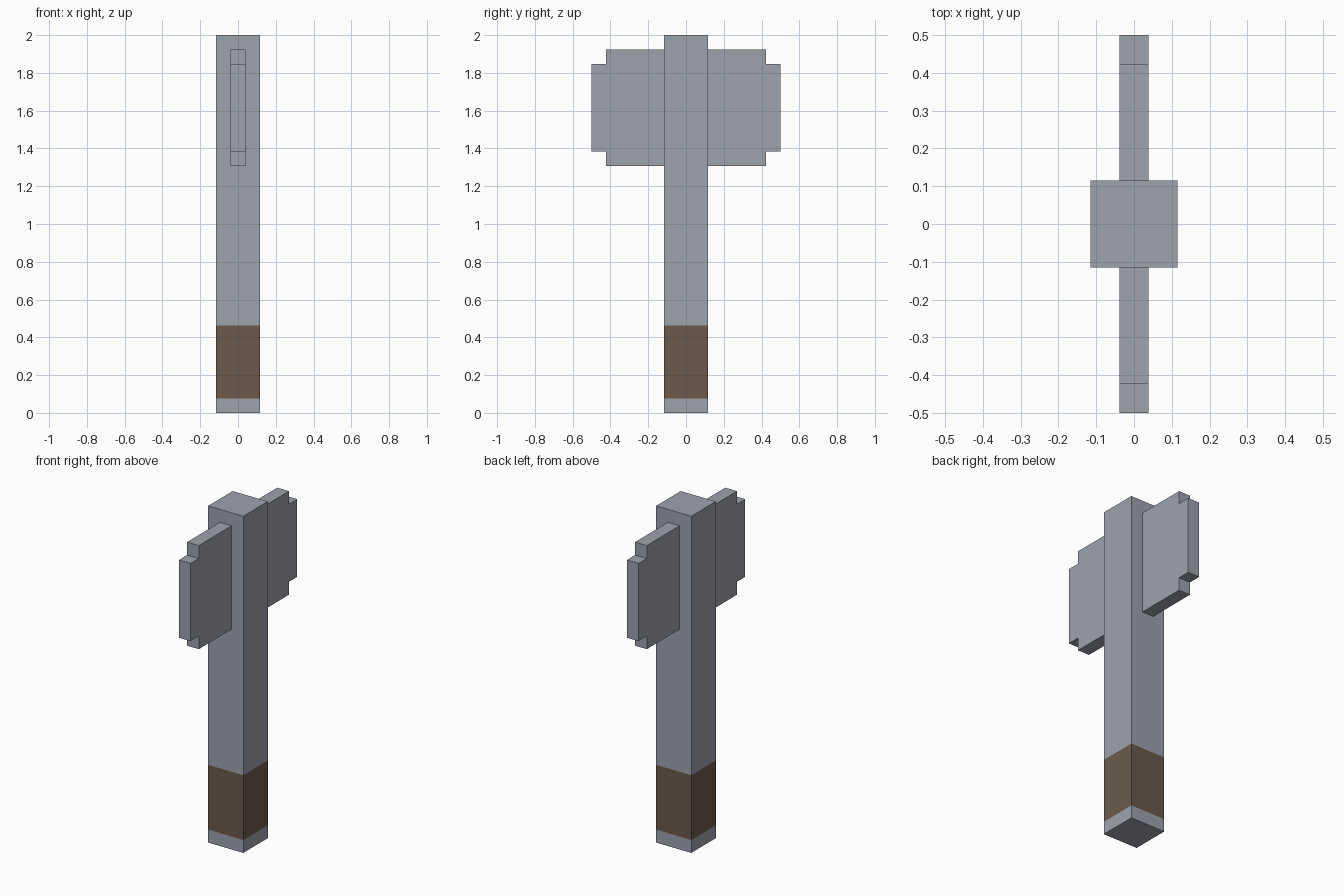
import bpy
import bmesh
from mathutils import Vector

cube = bpy.data.objects.get("Cube")
if cube:
    bpy.data.objects.remove(cube, do_unlink=True)

U = 2 / 26  # one block of the grid the axe is designed on


def srgb(c):
    c /= 255
    return c / 12.92 if c <= 0.04045 else ((c + 0.055) / 1.055) ** 2.4


def material(name, r, g, b):
    col = (srgb(r), srgb(g), srgb(b), 1)
    m = bpy.data.materials.new(name)
    m.use_nodes = True
    m.diffuse_color = col
    bsdf = m.node_tree.nodes["Principled BSDF"]
    bsdf.inputs["Base Color"].default_value = col
    bsdf.inputs["Roughness"].default_value = 0.8
    return m


def finish(name, bm, mats):
    bmesh.ops.recalc_face_normals(bm, faces=bm.faces)
    mesh = bpy.data.meshes.new(name)
    bm.to_mesh(mesh)
    bm.free()
    for m in mats:
        mesh.materials.append(m)
    obj = bpy.data.objects.new(name, mesh)
    bpy.context.collection.objects.link(obj)
    return obj


steel = material("steel grey", 158, 162, 171)
leather = material("leather brown", 107, 90, 75)

# Handle: square post, cut at the grip limits; the band between is leather
GRIP_LOW, GRIP_HIGH = 1 * U, 6 * U
bm = bmesh.new()
bmesh.ops.create_cube(bm, size=1)
bmesh.ops.scale(bm, vec=(3 * U, 3 * U, 2), verts=bm.verts)
bmesh.ops.translate(bm, vec=(0, 0, 1), verts=bm.verts)
for z in (GRIP_LOW, GRIP_HIGH):
    bmesh.ops.bisect_plane(bm, geom=bm.verts[:] + bm.edges[:] + bm.faces[:],
                           plane_co=(0, 0, z), plane_no=(0, 0, 1))
for f in bm.faces:
    f.material_index = int(GRIP_LOW < f.calc_center_median().z < GRIP_HIGH)
finish("handle", bm, [steel, leather])

# Blades: stepped side profile (y, z in blocks), one block thick
PROFILE = [(1.4, 17), (5.5, 17), (5.5, 18), (6.5, 18),
           (6.5, 24), (5.5, 24), (5.5, 25), (1.4, 25)]
for name, side in (("front_blade", -1), ("back_blade", 1)):
    bm = bmesh.new()
    face = bm.faces.new([bm.verts.new((-U / 2, side * y * U, z * U)) for y, z in PROFILE])
    ext = bmesh.ops.extrude_face_region(bm, geom=[face], use_keep_orig=True)
    new_verts = [g for g in ext["geom"] if isinstance(g, bmesh.types.BMVert)]
    bmesh.ops.translate(bm, vec=Vector((U, 0, 0)), verts=new_verts)
    finish(name, bm, [steel])
